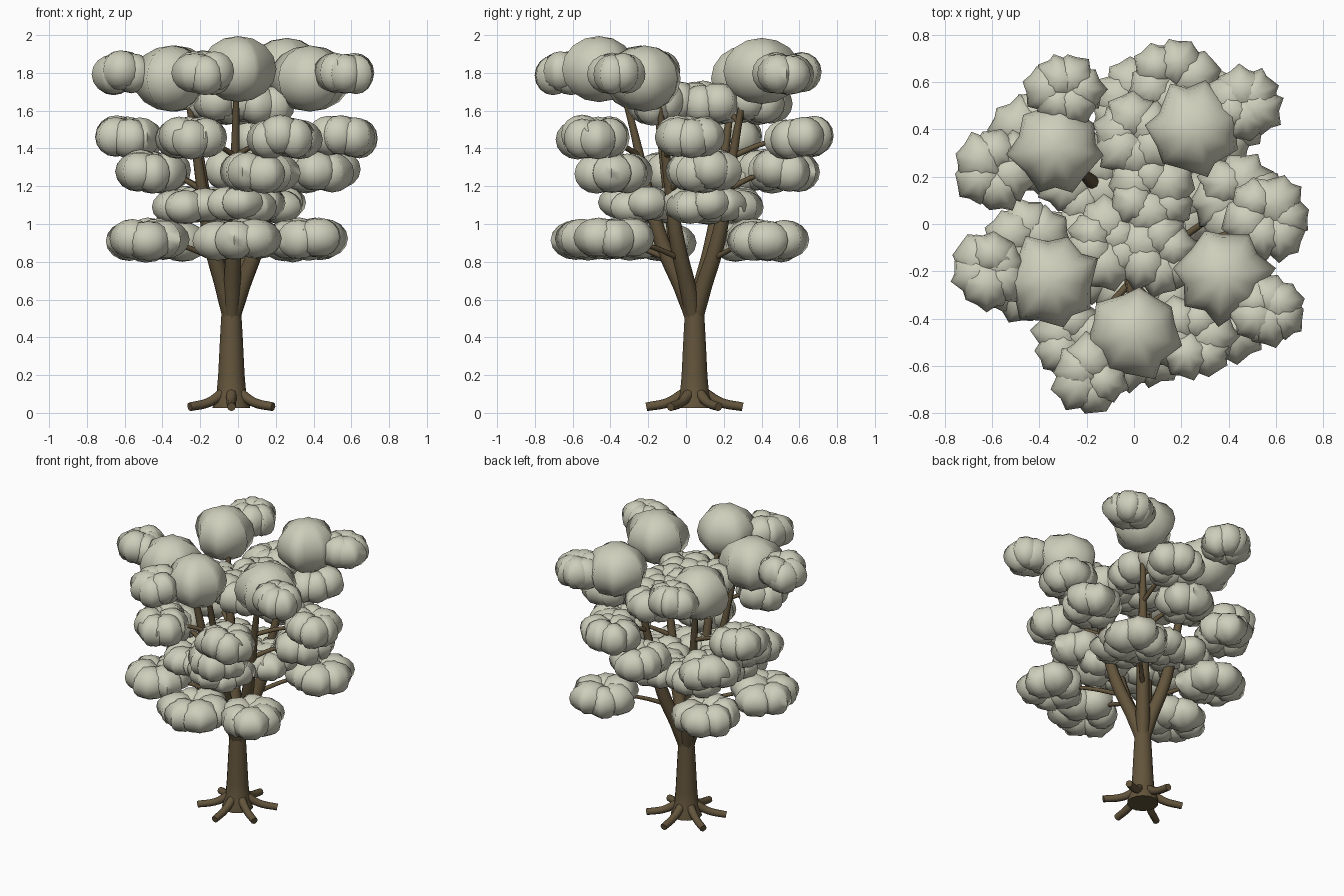
import bpy, bmesh, math, random
from mathutils import Vector

if "Cube" in bpy.data.objects:
    bpy.data.objects.remove(bpy.data.objects["Cube"])

random.seed(4)
BASE = Vector((-0.035, 0.045, 0))

bark = bpy.data.materials.new("bark")
bark.diffuse_color = (0.125, 0.09, 0.045, 1)
bark.use_nodes = True
bark.node_tree.nodes["Principled BSDF"].inputs["Base Color"].default_value = bark.diffuse_color
leaf = bpy.data.materials.new("leaf")
leaf.diffuse_color = (0.62, 0.62, 0.5, 1)
leaf.use_nodes = True
leaf.node_tree.nodes["Principled BSDF"].inputs["Base Color"].default_value = leaf.diffuse_color


def finish(name, bm, mat, angle):
    me = bpy.data.meshes.new(name)
    bmesh.ops.recalc_face_normals(bm, faces=bm.faces)
    bm.to_mesh(me)
    bm.free()
    ob = bpy.data.objects.new(name, me)
    bpy.context.collection.objects.link(ob)
    me.materials.append(mat)
    bpy.ops.object.select_all(action='DESELECT')
    ob.select_set(True)
    bpy.context.view_layer.objects.active = ob
    bpy.ops.object.shade_smooth_by_angle(angle=math.radians(angle))
    return ob


def tubes(name, paths):
    """Tapered round tubes; each path is a list of (point, radius)."""
    cu = bpy.data.curves.new(name, 'CURVE')
    cu.dimensions = '3D'
    cu.bevel_depth = 1
    cu.bevel_resolution = 2
    cu.resolution_u = 5
    cu.use_fill_caps = True
    for path in paths:
        sp = cu.splines.new('BEZIER')
        sp.bezier_points.add(len(path) - 1)
        for bp, (p, r) in zip(sp.bezier_points, path):
            bp.co = p
            bp.radius = r
            bp.handle_left_type = bp.handle_right_type = 'AUTO'
    cu.materials.append(bark)
    ob = bpy.data.objects.new(name, cu)
    bpy.context.collection.objects.link(ob)


def puff(bm, c, r, h):
    """Leaf puff: round from the side, an uneven star from the top."""
    points, rings = 7, 8
    n = points * 2
    turn = random.uniform(0, math.tau)
    star = []
    for i in range(n):
        s = random.uniform(0.98, 1.14) if i % 2 == 0 else random.uniform(0.84, 0.92)
        a = turn + math.tau * (i + random.uniform(-0.25, 0.25)) / n
        star.append((s * r * math.cos(a), s * r * math.sin(a)))
    rows = []
    for k in range(1, rings):
        t = math.pi * k / rings
        rows.append([bm.verts.new((c[0] + x * math.sin(t), c[1] + y * math.sin(t),
                                   c[2] + h * math.cos(t))) for x, y in star])
    top = bm.verts.new((c[0], c[1], c[2] + h))
    bot = bm.verts.new((c[0], c[1], c[2] - h))
    for i in range(n):
        j = (i + 1) % n
        bm.faces.new((top, rows[0][i], rows[0][j]))
        bm.faces.new((bot, rows[-1][j], rows[-1][i]))
        for a, b in zip(rows, rows[1:]):
            bm.faces.new((a[i], b[i], b[j], a[j]))


def cluster(bm, c, spread, r, h, count=6):
    turn = random.uniform(0, math.tau)
    for i in range(count):
        a = turn + math.tau * i / count
        d = spread * random.uniform(0.75, 1.15)
        puff(bm, (c[0] + d * math.cos(a), c[1] + d * math.sin(a),
                  c[2] + random.uniform(-0.015, 0.015)), r * random.uniform(0.88, 1.1), h)


# Trunk
bm = bmesh.new()
profile = [(0.10, 0.025), (0.095, 0.06), (0.078, 0.11), (0.07, 0.2), (0.06, 0.4), (0.052, 0.54)]
rows = [[bm.verts.new(BASE + Vector((r * math.cos(math.tau * i / 14),
                                     r * math.sin(math.tau * i / 14), z)))
         for i in range(14)] for r, z in profile]
for a, b in zip(rows, rows[1:]):
    for i in range(14):
        j = (i + 1) % 14
        bm.faces.new((a[i], a[j], b[j], b[i]))
bm.faces.new(rows[0])
bm.faces.new(rows[-1])
finish("trunk", bm, bark, 50)

# Roots
roots = []
for i in range(6):
    a = math.radians(-90 + 60 * i)
    d = Vector((math.cos(a), math.sin(a), 0))
    roots.append([(BASE + d * 0.05 + Vector((0, 0, 0.105)), 0.03),
                  (BASE + d * 0.14 + Vector((0, 0, 0.055)), 0.025),
                  (BASE + d * 0.255 + Vector((0, 0, 0.032)), 0.023)])
tubes("roots", roots)

# Crown tops, one per main limb
crowns = [(0.0, -0.46, 1.82), (0.38, -0.22, 1.77), (0.26, 0.40, 1.81),
          (-0.33, 0.32, 1.77), (-0.35, -0.24, 1.77)]


def limb_at(crown, z):
    keys = [(0.45, 0.0), (0.6, 0.08), (0.9, 0.34), (1.2, 0.5), (1.5, 0.64), (1.8, 0.8)]
    for (z0, f0), (z1, f1) in zip(keys, keys[1:]):
        if z <= z1:
            f = f0 + (f1 - f0) * (z - z0) / (z1 - z0)
            break
    p = BASE.lerp(Vector(crown), f)
    return Vector((p.x, p.y, z))


tubes("main_limbs", [[(limb_at(c, z), r) for z, r in
      ((0.45, 0.035), (0.6, 0.046), (0.9, 0.041), (1.2, 0.029), (1.5, 0.02), (1.74, 0.014))]
      for c in crowns])

bm = bmesh.new()
for c in crowns:
    puff(bm, c, 0.195, 0.175)
finish("crown_puffs", bm, leaf, 85)

# Leaf tiers: name, height, spread, puff radius, puff half height, cluster centres
tiers = [
    ("lowest_leaves", 0.915, 0.10, 0.12, 0.105,
     [(-0.48, -0.20), (0.0, -0.48), (0.37, -0.37), (0.33, 0.43), (-0.39, 0.31)]),
    ("inner_leaves", 1.10, 0.10, 0.115, 0.09,
     [(-0.25, -0.12), (0.03, -0.24), (0.15, 0.06), (0.05, 0.2), (-0.22, 0.2)]),
    ("middle_leaves", 1.28, 0.09, 0.115, 0.105,
     [(0.10, -0.38), (0.44, 0.11), (0.0, 0.5), (-0.44, 0.36), (-0.45, -0.08)]),
    ("upper_leaves", 1.46, 0.085, 0.11, 0.105,
     [(-0.25, -0.50), (0.25, -0.48), (0.57, 0.02), (0.17, 0.60), (-0.58, 0.24)]),
    ("outer_top_leaves", 1.80, 0.06, 0.105, 0.105,
     [(-0.61, -0.19), (-0.18, -0.64), (0.57, -0.36), (0.46, 0.51), (-0.29, 0.57)]),
    ("centre_leaves", 1.64, 0.08, 0.11, 0.105,
     [(0.07, 0.13), (-0.12, -0.08), (0.11, -0.13), (0.0, 0.36)]),
]
twigs = []
for name, z, spread, r, h, centres in tiers:
    bm = bmesh.new()
    for x, y in centres:
        c = Vector((x, y, z))
        cluster(bm, c, spread, r, h)
        # Twig from the nearest limb into the cluster
        zs = z - 0.1
        start = min((limb_at(k, zs) for k in crowns), key=lambda p: (p - c).length)
        mid = start.lerp(c, 0.5) + Vector((0, 0, 0.02))
        twigs.append([(start, 0.016), (mid, 0.013), (c, 0.009)])
    finish(name, bm, leaf, 85)
tubes("twigs", twigs)
